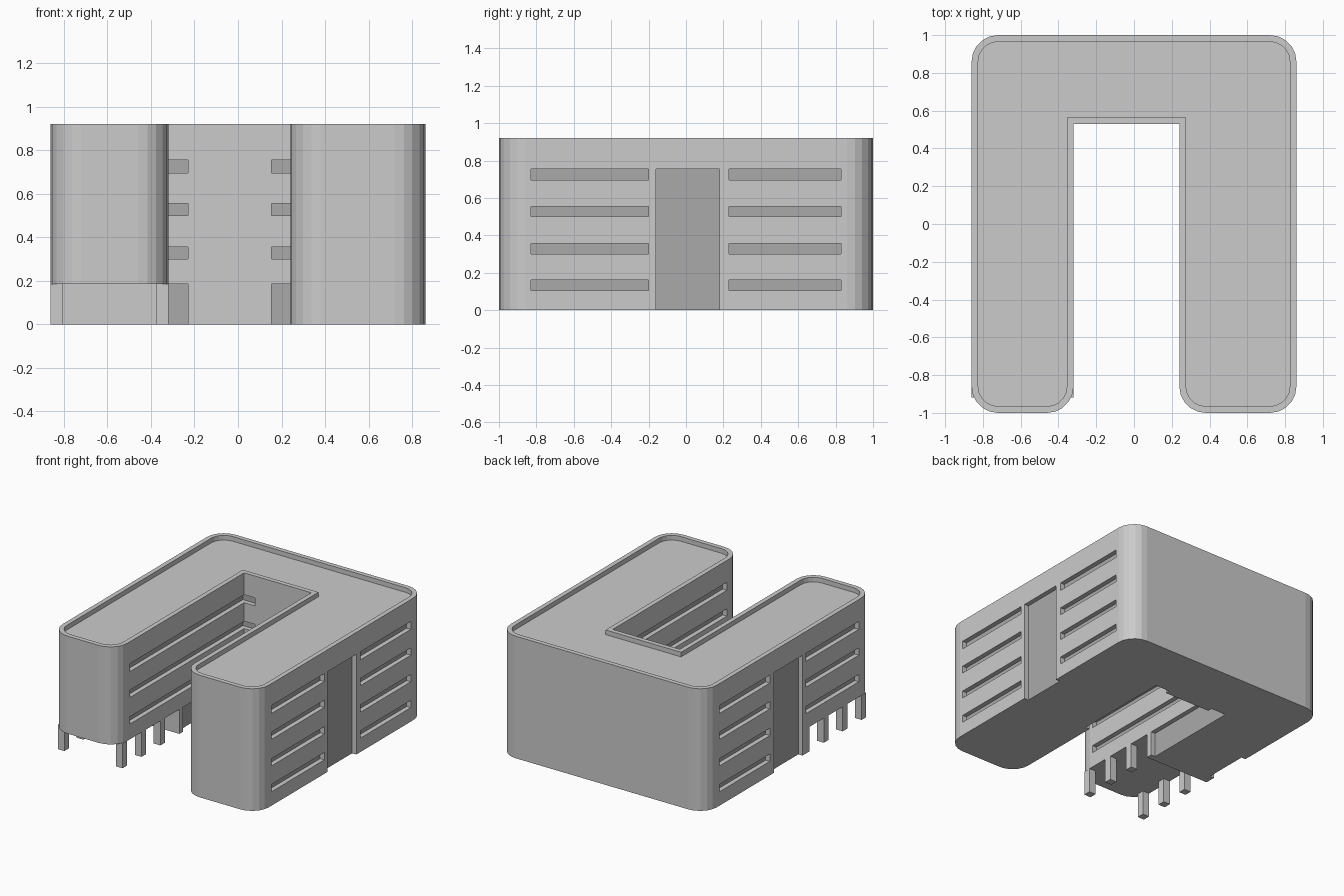
import bpy, bmesh, math

if "Cube" in bpy.data.objects:
    bpy.data.objects.remove(bpy.data.objects["Cube"])

WALL = 0.035          # shell thickness: parapet width and window depth
TOP, ROOF = 0.92, 0.885
GROUND_TOP = 0.185    # height of the open ground floor


def outline(d):
    """U-shaped plan, inset by d, with rounded outer corners."""
    r = 0.14 - d
    x0, x1, x2, x3 = -0.86 + d, -0.32 - d, 0.24 + d, 0.86 - d
    y0, y1, y2 = -1 + d, 0.53 + d, 1 - d
    corners = [(x0, y0, 180), (x1, y0, 270), (x1, y1, None), (x2, y1, None),
               (x2, y0, 180), (x3, y0, 270), (x3, y2, 0), (x0, y2, 90)]
    pts = []
    for x, y, start in corners:
        if start is None:
            pts.append((x, y))
            continue
        cx = x + r if start in (90, 180) else x - r
        cy = y + r if start >= 180 else y - r
        for i in range(6):
            a = math.radians(start + 18 * i)
            pts.append((cx + r * math.cos(a), cy + r * math.sin(a)))
    return pts


def prism(bm, pts, z0, z1):
    low = [bm.verts.new((x, y, z0)) for x, y in pts]
    high = [bm.verts.new((x, y, z1)) for x, y in pts]
    bm.faces.new(low[::-1])
    bm.faces.new(high)
    n = len(pts)
    for i in range(n):
        j = (i + 1) % n
        bm.faces.new((low[i], low[j], high[j], high[i]))


def box(bm, x0, x1, y0, y1, z0, z1):
    prism(bm, [(x0, y0), (x1, y0), (x1, y1), (x0, y1)], z0, z1)


def make(name, bm):
    mesh = bpy.data.meshes.new(name)
    bm.to_mesh(mesh)
    bm.free()
    obj = bpy.data.objects.new(name, mesh)
    bpy.context.collection.objects.link(obj)
    return obj


# U-shaped building block
bm = bmesh.new()
prism(bm, outline(0), 0, TOP)
building = make("building", bm)

# Cutters: roof pocket and open ground floor under the left wing
bm = bmesh.new()
prism(bm, outline(WALL), ROOF, 1.1)
box(bm, -0.95, -0.27, -1.1, -0.24, -0.1, GROUND_TOP)

rows = [(0.105, 0.16), (0.3, 0.355), (0.5, 0.555), (0.695, 0.755)]
# Outer sides: tall entrance recess with window bands either side
for side in (-1, 1):
    xa, xb = sorted((side * (0.86 - WALL), side * 0.95))
    box(bm, xa, xb, -0.16, 0.18, -0.1, 0.755)
    for k, (z0, z1) in enumerate(rows):
        box(bm, xa, xb, 0.23, 0.83, z0, z1)
        if side == 1 or k > 0:
            box(bm, xa, xb, -0.83, -0.20, z0, z1)

# Courtyard sides: window bands and ground recess wrapping into the back wall
for xa, xb in ((-0.32 - WALL, -0.23), (0.155, 0.24 + WALL)):
    box(bm, xa, xb, -0.195, 0.53 + WALL, -0.1, GROUND_TOP)
    for z0, z1 in rows[1:]:
        box(bm, xa, xb, -0.83, 0.53 + WALL, z0, z1)
cutter = make("cutter", bm)
cutter.hide_render = True

mod = building.modifiers.new("openings", "BOOLEAN")
mod.operation = "DIFFERENCE"
mod.solver = "EXACT"
mod.object = cutter
bpy.context.view_layer.objects.active = building
bpy.ops.object.modifier_apply(modifier=mod.name)
bpy.data.objects.remove(cutter)

# Dark glazing on the recessed faces
wall_mat = bpy.data.materials.new("wall")
wall_mat.diffuse_color = (0.8, 0.8, 0.8, 1)
wall_mat.use_nodes = True
wall_mat.node_tree.nodes["Principled BSDF"].inputs["Base Color"].default_value = wall_mat.diffuse_color
glass = bpy.data.materials.new("glazing")
glass.diffuse_color = (0.4, 0.4, 0.4, 1)
glass.use_nodes = True
glass.node_tree.nodes["Principled BSDF"].inputs["Base Color"].default_value = glass.diffuse_color
building.data.materials.clear()
building.data.materials.append(wall_mat)
building.data.materials.append(glass)
for p in building.data.polygons:
    c, n = p.center, p.normal
    on_x = abs(n.x) > 0.9 and any(abs(c.x - x) < 0.004 for x in (-0.825, -0.355, 0.275, 0.825))
    on_y = n.y < -0.9 and abs(c.y - 0.565) < 0.004
    p.material_index = 1 if c.z < 0.8 and (on_x or on_y) else 0

# Pillars carrying the left wing
for name, x in (("outer", -0.86), ("inner", -0.375)):
    for i, y in enumerate((-0.89, -0.665, -0.44)):
        bm = bmesh.new()
        box(bm, x, x + 0.055, y - 0.0275, y + 0.0275, 0, GROUND_TOP)
        make(f"{name}_pillar_{i + 1}", bm)
